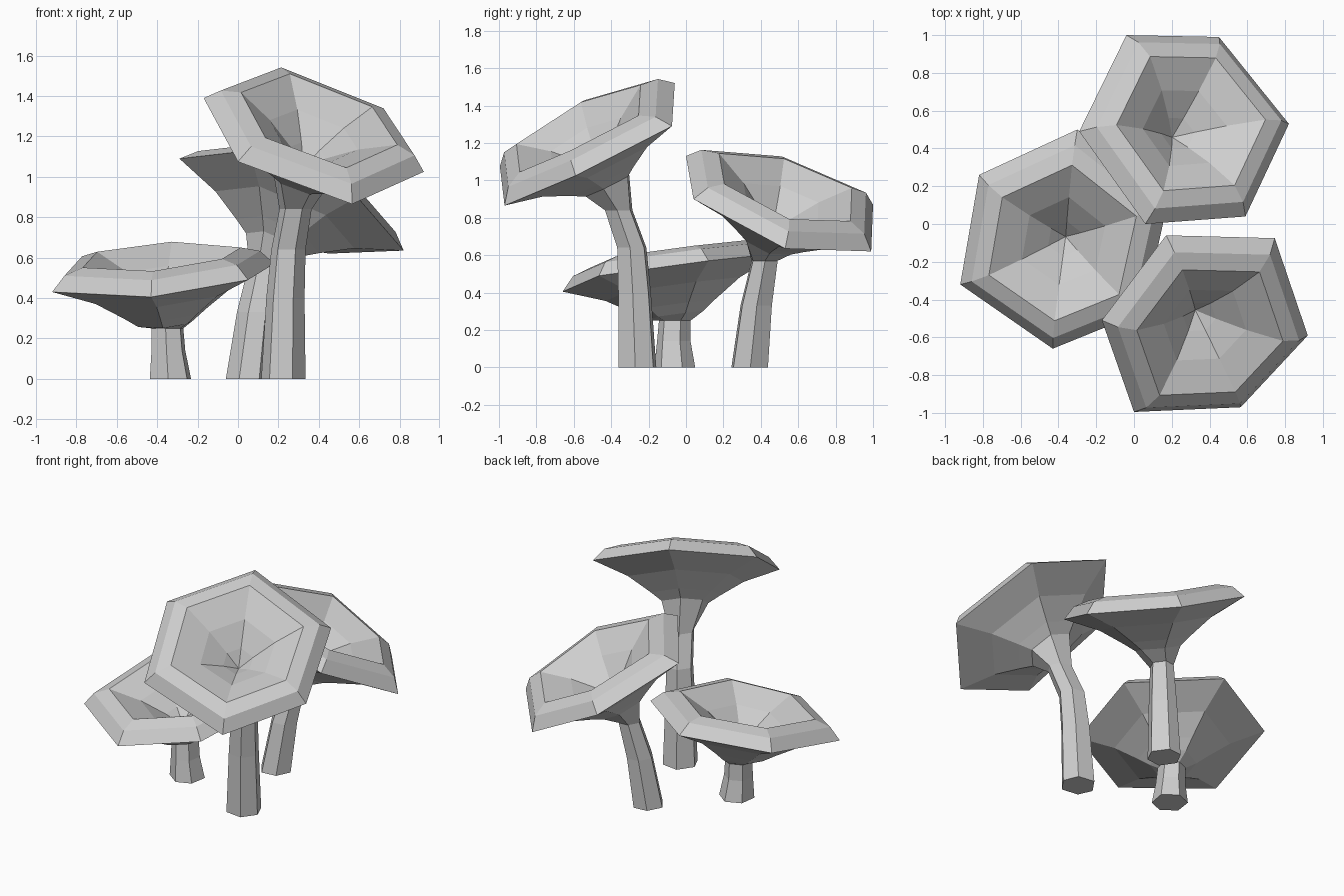
import bpy
import bmesh
from mathutils import Vector
from mathutils.geometry import normal

cube = bpy.data.objects.get("Cube")
if cube:
    bpy.data.objects.remove(cube, do_unlink=True)

# One plain grey for everything
grey = bpy.data.materials.new("plain_grey")
grey.use_nodes = True
colour = (0.62, 0.62, 0.62, 1)
grey.diffuse_color = colour
grey.node_tree.nodes["Principled BSDF"].inputs["Base Color"].default_value = colour

# Cap section: (share of the way from axis to rim, lift along the cap's axis),
# from the neck up the flared underside, over the lip and down the funnel
CAP_SECTION = [(0.25, -0.235), (0.37, -0.185), (0.62, -0.09), (1.0, 0.0),
               (0.88, 0.072), (0.71, 0.10), (0.40, 0.01), (0.16, -0.09)]
PIT_DEPTH = -0.17


def loft(name, rings, tip=None):
    """Skin a list of hexagonal rings, closing the end with a tip or a face."""
    bm = bmesh.new()
    loops = [[bm.verts.new(p) for p in ring] for ring in rings]
    for a, b in zip(loops, loops[1:]):
        for i in range(len(a)):
            j = (i + 1) % len(a)
            bm.faces.new((a[i], a[j], b[j], b[i]))
    if tip is not None:
        apex = bm.verts.new(tip)
        for i, v in enumerate(loops[-1]):
            bm.faces.new((v, loops[-1][(i + 1) % len(loops[-1])], apex))
    else:
        bm.faces.new(loops[-1])
    bm.faces.new(loops[0])
    bmesh.ops.recalc_face_normals(bm, faces=bm.faces)
    mesh = bpy.data.meshes.new(name)
    bm.to_mesh(mesh)
    bm.free()
    mesh.materials.append(grey)
    obj = bpy.data.objects.new(name, mesh)
    bpy.context.collection.objects.link(obj)


def mushroom(name, corners, stem):
    """corners: rim points, anticlockwise; stem: (x, y, z, radius) from base up."""
    rim = [Vector(p) for p in corners]
    centre = sum(rim, Vector()) / len(rim)
    axis = normal(rim)
    if axis.z < 0:
        axis.negate()
    directions = [(p - centre).xy.normalized() for p in rim]

    # Stem rings follow the corners of the cap
    stem_rings = []
    for x, y, z, r in stem:
        stem_rings.append([Vector((x + d.x * r, y + d.y * r, z)) for d in directions])
    loft(name + "_stem", stem_rings)

    # Cap grows out of the top of the stem
    cap_rings = [[centre.lerp(p, f) + axis * lift for p in rim]
                 for f, lift in CAP_SECTION]
    loft(name + "_cap", [stem_rings[-1]] + cap_rings, centre + axis * PIT_DEPTH)


mushroom("tall_front_mushroom",
         [(0.92, -0.59, 1.025), (0.745, -0.075, 1.29), (0.17, -0.06, 1.52),
          (-0.17, -0.51, 1.39), (0.0, -0.995, 1.075), (0.565, -0.97, 0.865)],
         [(0.225, -0.26, 0, 0.11), (0.235, -0.275, 0.4, 0.095),
          (0.25, -0.29, 0.64, 0.085), (0.285, -0.36, 0.84, 0.08)])

mushroom("low_right_mushroom",
         [(0.18, 0.12, 0.57), (-0.30, 0.50, 0.61), (-0.82, 0.26, 0.54),
          (-0.92, -0.32, 0.43), (-0.43, -0.66, 0.405), (0.05, -0.465, 0.49)],
         [(-0.335, -0.06, 0, 0.11), (-0.345, -0.065, 0.14, 0.09),
          (-0.35, -0.06, 0.25, 0.085)])

mushroom("back_mushroom",
         [(0.82, 0.53, 0.635), (0.45, 0.99, 0.62), (-0.04, 1.0, 0.87),
          (-0.29, 0.49, 1.09), (0.06, 0.0, 1.13), (0.59, 0.04, 0.90)],
         [(0.045, 0.34, 0, 0.105), (0.085, 0.375, 0.33, 0.09),
          (0.13, 0.42, 0.57, 0.075)])
